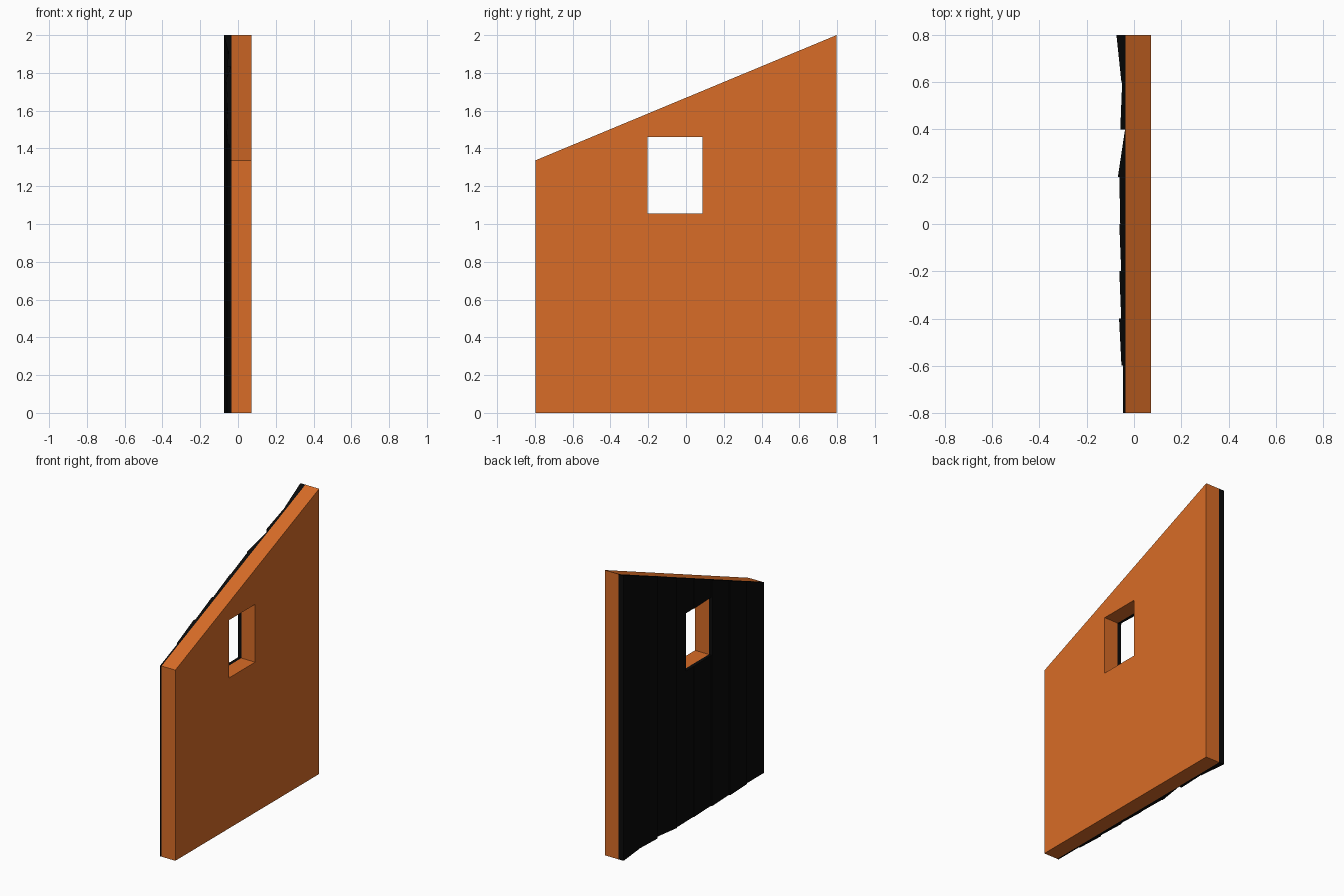
import bpy, bmesh
from mathutils import Vector

old = bpy.data.objects.get("Cube")
if old:
    bpy.data.objects.remove(old, do_unlink=True)


def material(name, colour):
    mat = bpy.data.materials.new(name)
    mat.use_nodes = True
    mat.diffuse_color = (*colour, 1)
    bsdf = mat.node_tree.nodes["Principled BSDF"]
    bsdf.inputs["Base Color"].default_value = (*colour, 1)
    bsdf.inputs["Roughness"].default_value = 0.8
    return mat


orange = material("burnt orange", (0.69, 0.15, 0.02))
black = material("black", (0.003, 0.003, 0.003))

HALF = 0.797                 # half the wall length
LOW, HIGH = 1.337, 2.0       # heights of the front and back ends
INNER, OUTER = -0.035, 0.072  # faces of the orange wall


def prism(name, section, bottom, top, mat=None):
    """Extrude an (x, y) outline upwards."""
    bm = bmesh.new()
    face = bm.faces.new([bm.verts.new((x, y, bottom)) for x, y in section])
    up = bmesh.ops.extrude_face_region(bm, geom=[face])["geom"]
    for v in up:
        if isinstance(v, bmesh.types.BMVert):
            v.co.z = top
    bmesh.ops.recalc_face_normals(bm, faces=bm.faces)
    mesh = bpy.data.meshes.new(name)
    bm.to_mesh(mesh)
    bm.free()
    obj = bpy.data.objects.new(name, mesh)
    bpy.context.collection.objects.link(obj)
    if mat:
        mesh.materials.append(mat)
    return obj


def slope_top(obj):
    """Move the top corners onto the sloping roof line."""
    for v in obj.data.vertices:
        if v.co.z > 1:
            v.co.z = LOW + (HIGH - LOW) * (v.co.y + HALF) / (2 * HALF)


# Window opening cutter
cutter = prism("window_cutter", [(-0.3, -0.203), (0.3, -0.203), (0.3, 0.087), (-0.3, 0.087)], 1.055, 1.46)
cutter.hide_render = True
cutter.hide_viewport = False


def cut_window(obj):
    mod = obj.modifiers.new("window", "BOOLEAN")
    mod.operation = "DIFFERENCE"
    mod.solver = "EXACT"
    mod.object = cutter
    bpy.context.view_layer.objects.active = obj
    bpy.ops.object.modifier_apply(modifier=mod.name)


# Wall slab
wall = prism("wall", [(INNER, -HALF), (OUTER, -HALF), (OUTER, HALF), (INNER, HALF)], 0, HIGH, orange)
slope_top(wall)
cut_window(wall)

# Uneven cladding boards: outer x at the front and back edge of each
depths = [(-0.046, -0.046), (-0.053, -0.063), (-0.054, -0.062), (-0.054, -0.062),
          (-0.058, -0.062), (-0.068, -0.038), (-0.058, -0.05), (-0.053, -0.074)]
width = 2 * HALF / len(depths)
for i, (front, back) in enumerate(depths):
    y0 = -HALF + i * width
    y1 = y0 + width
    board = prism(f"board_{i + 1}", [(INNER, y0), (INNER, y1), (back, y1), (front, y0)], 0, HIGH, black)
    slope_top(board)
    if y1 > -0.203 and y0 < 0.087:
        cut_window(board)

bpy.data.objects.remove(cutter, do_unlink=True)
